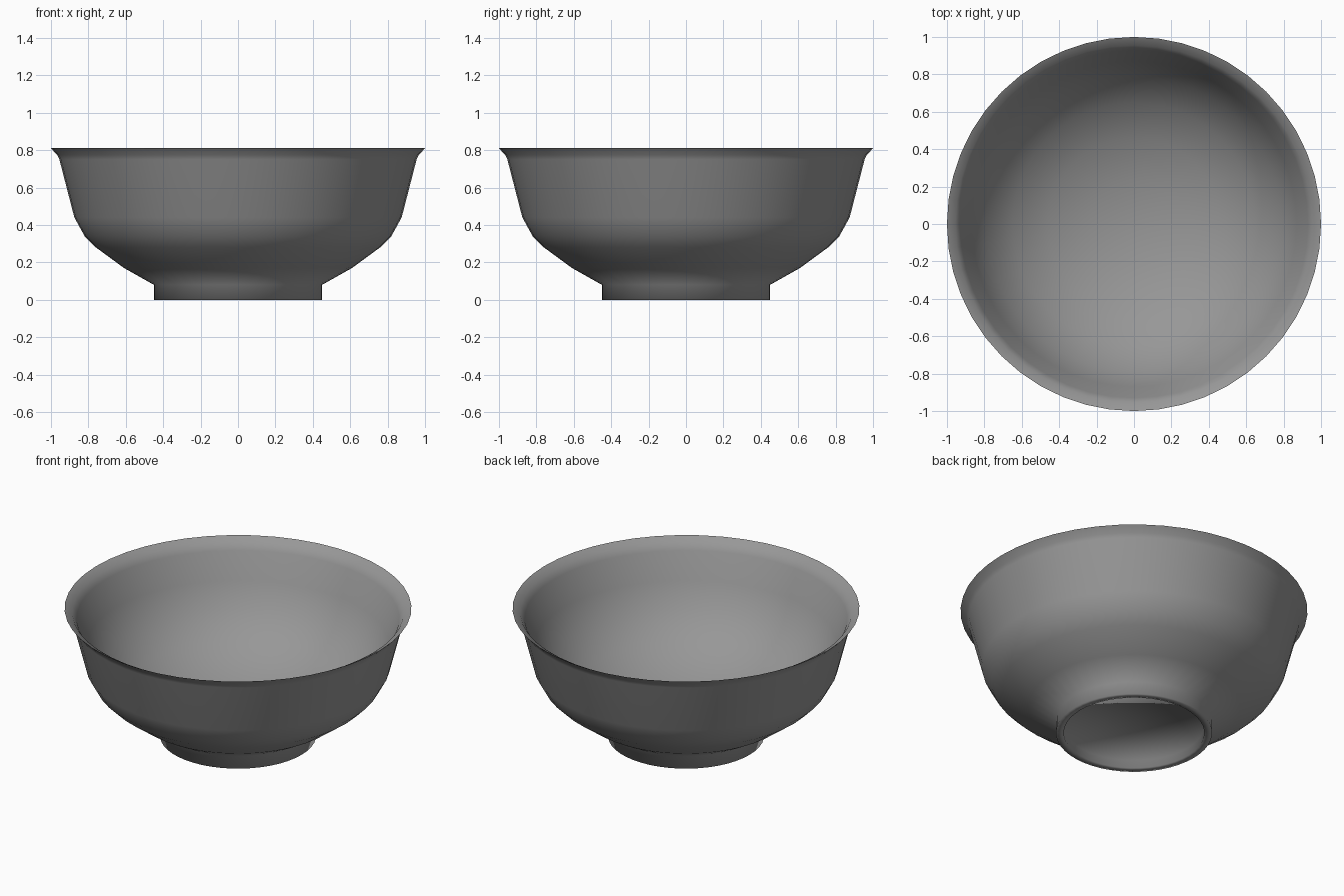
import bpy, bmesh, math

if "Cube" in bpy.data.objects:
    bpy.data.objects.remove(bpy.data.objects["Cube"])

SEGMENTS = 48


def lathe(name, profile):
    """Spin an (radius, height) profile about z; both ends lie on the axis."""
    bm = bmesh.new()
    verts = [bm.verts.new((r, 0, z)) for r, z in profile]
    edges = [bm.edges.new(pair) for pair in zip(verts, verts[1:])]
    bmesh.ops.spin(bm, geom=verts + edges, cent=(0, 0, 0), axis=(0, 0, 1),
                   angle=2 * math.pi, steps=SEGMENTS, use_duplicate=False)
    bmesh.ops.remove_doubles(bm, verts=bm.verts[:], dist=1e-4)
    bmesh.ops.recalc_face_normals(bm, faces=bm.faces[:])
    # Smooth everywhere except the knife-edge rim
    for face in bm.faces:
        face.smooth = True
    for edge in bm.edges:
        edge.smooth = edge.calc_face_angle(0) < math.radians(110)
    mesh = bpy.data.meshes.new(name)
    bm.to_mesh(mesh)
    bm.free()
    obj = bpy.data.objects.new(name, mesh)
    bpy.context.collection.objects.link(obj)
    return obj


# Recessed underside and foot ring
foot = [(0, 0.05), (0.405, 0.05), (0.405, 0.0), (0.45, 0.0), (0.45, 0.08)]
# Outer wall up to the flared lip
outside = [(0.61, 0.17), (0.76, 0.28), (0.82, 0.34), (0.875, 0.44),
           (0.955, 0.75), (0.967, 0.774), (1.0, 0.81)]
# Inner wall curving evenly down to a rounded floor
inside = [(0.955, 0.785), (0.93, 0.745), (0.87, 0.58), (0.79, 0.43),
          (0.65, 0.29), (0.46, 0.19), (0.24, 0.13), (0, 0.11)]

bowl = lathe("bowl", foot + outside + inside)

# Dark grey glaze
glaze = bpy.data.materials.new("dark_grey")
glaze.diffuse_color = (0.31, 0.31, 0.31, 1)
glaze.use_nodes = True
glaze.node_tree.nodes["Principled BSDF"].inputs["Base Color"].default_value = glaze.diffuse_color
bowl.data.materials.append(glaze)
